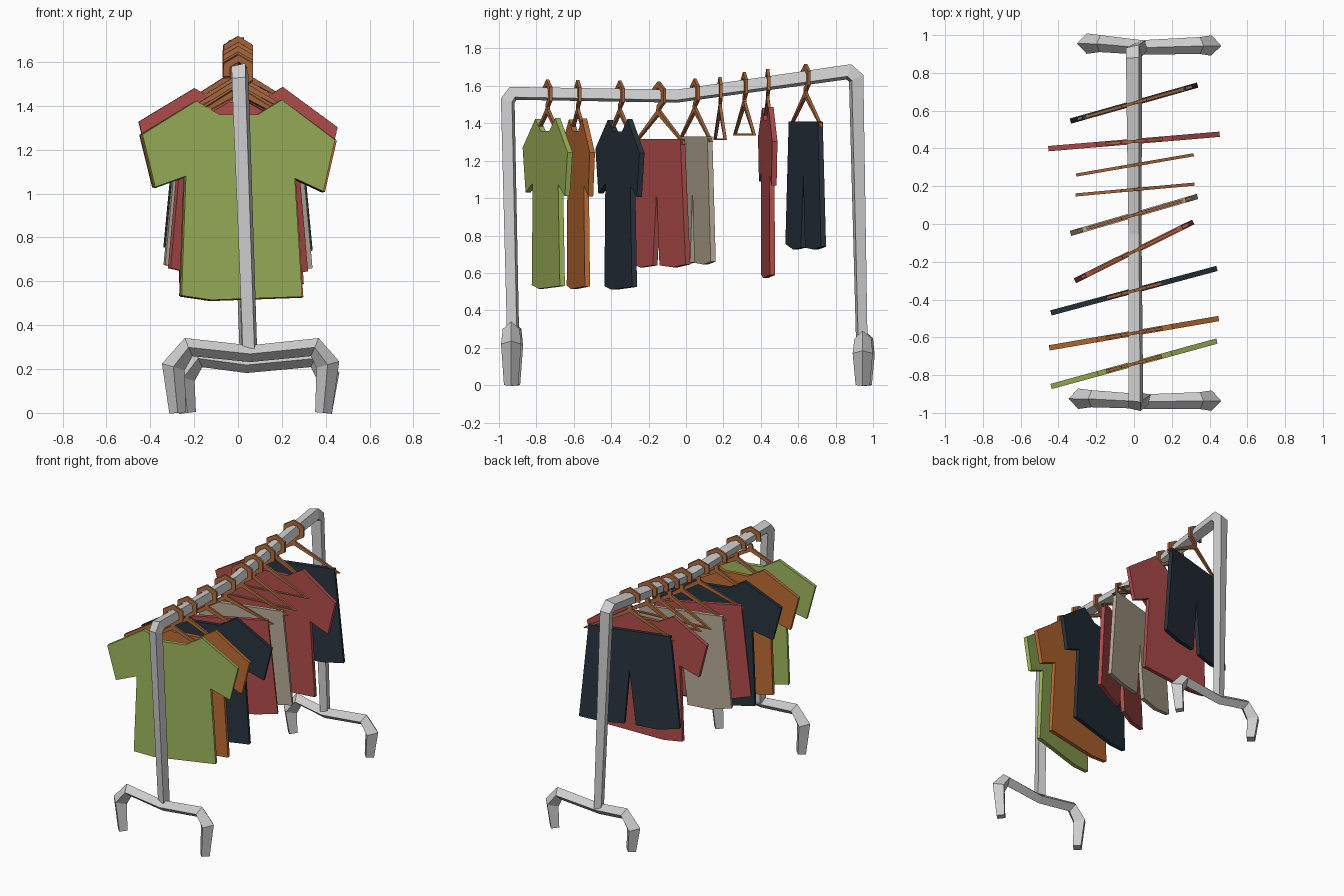
import bpy, bmesh, math
from mathutils import Matrix, Vector

if "Cube" in bpy.data.objects:
    bpy.data.objects.remove(bpy.data.objects["Cube"], do_unlink=True)


def material(name, rgb):
    m = bpy.data.materials.new(name)
    m.use_nodes = True
    col = [(c / 255) ** 2.2 for c in rgb] + [1]
    m.diffuse_color = col
    bsdf = m.node_tree.nodes["Principled BSDF"]
    bsdf.inputs["Base Color"].default_value = col
    bsdf.inputs["Roughness"].default_value = 0.8
    return m


metal = material("grey metal", (204, 204, 205))
wood = material("brown wood", (172, 106, 65))
green = material("leaf green", (156, 179, 91))
orange = material("burnt orange", (186, 107, 53))
navy = material("dark navy", (44, 54, 64))
red = material("brick red", (174, 78, 76))
beige = material("beige", (178, 166, 146))


def add_object(name, mesh, mat):
    mesh.materials.clear()
    mesh.materials.append(mat)
    ob = bpy.data.objects.new(name, mesh)
    bpy.context.collection.objects.link(ob)
    return ob


def tube(name, paths, radius, mat, tilt=0.0):
    """Four-sided tube; each path is (points, radius factors, closed)."""
    cu = bpy.data.curves.new(name, "CURVE")
    cu.dimensions = "3D"
    cu.bevel_depth = radius
    cu.bevel_resolution = 0
    cu.use_fill_caps = True
    for pts, factors, closed in paths:
        sp = cu.splines.new("POLY")
        sp.points.add(len(pts) - 1)
        sp.use_cyclic_u = closed
        for i, co in enumerate(pts):
            sp.points[i].co = (*co, 1)
            sp.points[i].radius = factors[i] if factors else 1
            sp.points[i].tilt = tilt
    temp = bpy.data.objects.new(name + "_path", cu)
    bpy.context.collection.objects.link(temp)
    dg = bpy.context.evaluated_depsgraph_get()
    mesh = bpy.data.meshes.new_from_object(temp.evaluated_get(dg))
    bpy.data.objects.remove(temp, do_unlink=True)
    for p in mesh.polygons:
        p.use_smooth = False
    return add_object(name, mesh, mat)


def slab(name, outline, thickness, mat):
    """Flat cloth shape in the local xz plane."""
    bm = bmesh.new()
    face = bm.faces.new([bm.verts.new((x, -thickness / 2, z)) for x, z in outline])
    out = bmesh.ops.extrude_face_region(bm, geom=[face])
    moved = [v for v in out["geom"] if isinstance(v, bmesh.types.BMVert)]
    bmesh.ops.translate(bm, verts=moved, vec=(0, thickness, 0))
    bmesh.ops.recalc_face_normals(bm, faces=bm.faces)
    bmesh.ops.triangulate(bm, faces=[f for f in bm.faces if len(f.verts) > 4])
    mesh = bpy.data.meshes.new(name)
    bm.to_mesh(mesh)
    bm.free()
    return add_object(name, mesh, mat)


# Posts and top rail in one bent tube
tube("posts_and_rail", [([
    (0.055, -0.925, 0.28), (0.01, -0.953, 1.52), (0.01, -0.925, 1.56),
    (0.005, -0.05, 1.545), (0, 0.87, 1.675), (0, 0.91, 1.64),
    (0.04, 0.94, 0.22)], [0.85, 1, 1, 0.9, 1.1, 1.1, 0.8], False)], 0.045, metal)


# Base bars with two feet each
def base(name, left, middle, right, height):
    (lx, ly), (mx, my), (rx, ry) = left, middle, right
    pts = [(lx + 0.02, ly, 0), (lx, ly, height - 0.09), (lx + 0.07, ly, height),
           (mx, my, height - 0.03),
           (rx - 0.06, ry, height), (rx, ry, height - 0.08), (rx - 0.02, ry, 0)]
    tube(name, [(pts, [0.85, 1.2, 1, 0.85, 1, 1.2, 0.85], False)], 0.045, metal)


base("front_base", (-0.295, -0.925), (0.055, -0.94), (0.41, -0.935), 0.3)
base("back_base", (-0.25, 0.955), (0.04, 0.935), (0.41, 0.945), 0.25)

# Cloth outlines, measured from the top of the hanger hook
shirt_shape = [
    (-0.09, -0.275), (-0.2, -0.212), (-0.455, -0.365), (-0.395, -0.605),
    (-0.25, -0.555), (-0.27, -1.1), (-0.13, -1.12), (0.3, -1.105),
    (0.265, -0.565), (0.4, -0.625), (0.455, -0.39), (0.205, -0.207), (0.09, -0.275)]
trouser_shape = [
    (-0.285, -0.31), (-0.35, -0.965), (-0.2, -0.995), (-0.045, -0.985),
    (0, -0.59), (0.035, -0.985), (0.2, -0.995), (0.35, -0.98), (0.285, -0.31)]


# Hanger: open hook and triangular body, flattened front to back
def hanger(name):
    hook = [(0, -0.165), (0, -0.14), (0.055, -0.108), (0.055, -0.05),
            (0, -0.018), (-0.055, -0.05), (-0.055, -0.1)]
    body = [(0, -0.165), (-0.295, -0.335), (0.305, -0.335)]
    to3d = lambda pts: [(x, 0, z) for x, z in pts]
    ob = tube(name, [(to3d(hook), None, False), (to3d(body), None, True)],
              0.023, wood, math.radians(45))
    ob.data.transform(Matrix.Diagonal((1, 0.5, 1, 1)))
    return ob


# y position, hook top, turn in degrees, garment, colour
rack = [
    (-0.74, 1.635, 15.3, "shirt", green),
    (-0.578, 1.633, 9.8, "shirt", orange),
    (-0.353, 1.63, 15, "shirt", navy),
    (-0.145, 1.625, 26.4, "trousers", red),
    (0.048, 1.64, 16.2, "trousers", beige),
    (0.182, 1.65, 5.2, None, None),
    (0.312, 1.675, 9.8, None, None),
    (0.437, 1.693, 4.8, "shirt", red),
    (0.64, 1.72, 15.8, "trousers", navy),
]
shapes = {"shirt": shirt_shape, "trousers": trouser_shape}
for i, (y, z, turn, kind, mat) in enumerate(rack, 1):
    parts = [hanger(f"hanger_{i}")]
    if kind:
        colour = mat.name.replace(" ", "_")
        parts.append(slab(f"{colour}_{kind}_{i}", shapes[kind], 0.028, mat))
    for ob in parts:
        ob.location = Vector((0, y, z))
        ob.rotation_euler.z = math.radians(turn)
